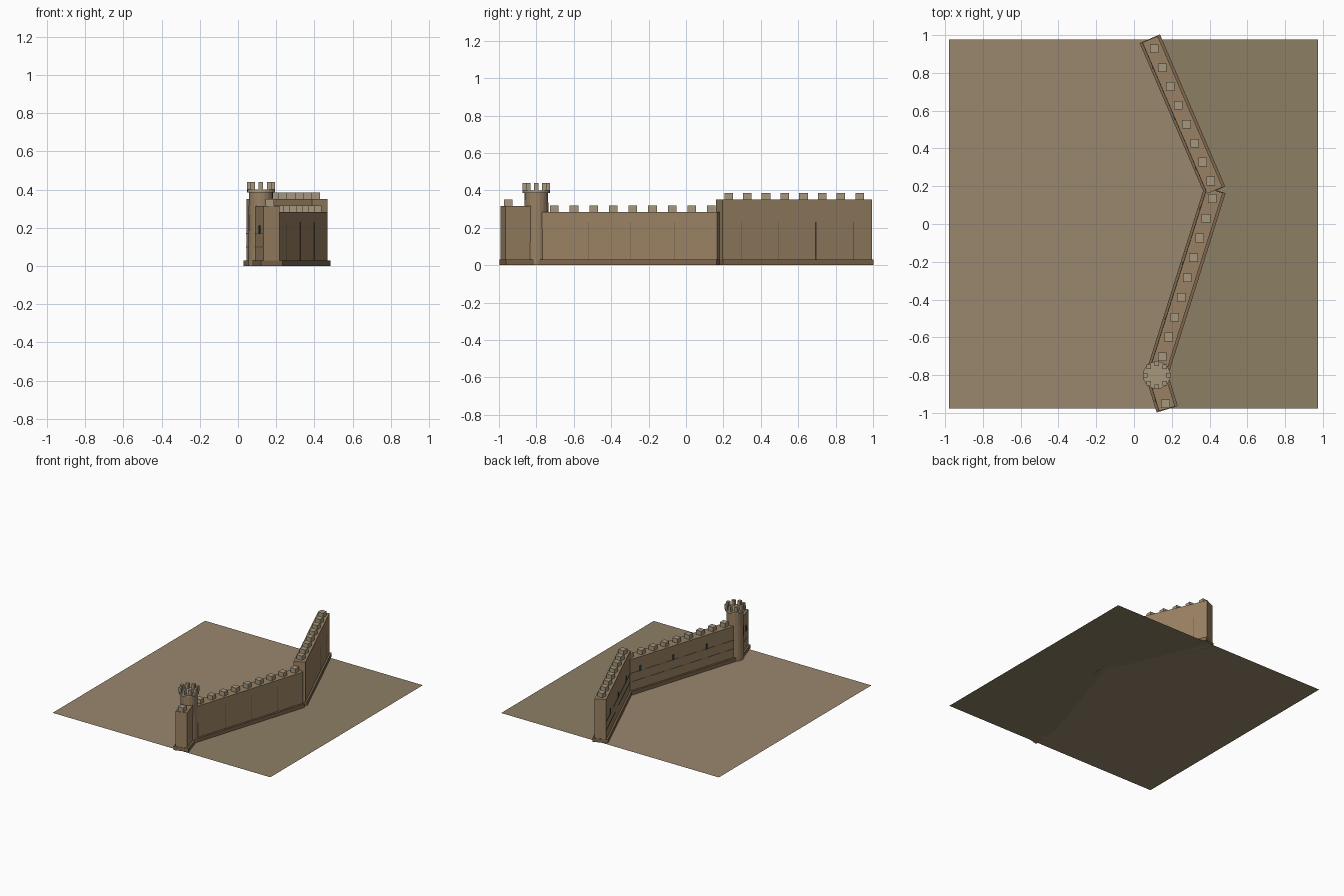
import bpy, bmesh, math
from mathutils import Vector, Matrix

if "Cube" in bpy.data.objects:
    bpy.data.objects.remove(bpy.data.objects["Cube"])


def mat(name, r, g, b):
    m = bpy.data.materials.new(name)
    m.diffuse_color = (r, g, b, 1)
    m.use_nodes = True
    m.node_tree.nodes["Principled BSDF"].inputs["Base Color"].default_value = m.diffuse_color
    return m


STONE = mat("stone", .32, .22, .125)
LIGHT = mat("light_stone", .38, .31, .205)
PLINTH = mat("plinth_stone", .21, .135, .075)
DARK = mat("seam", .16, .11, .065)
SLIT = mat("slit", .03, .07, .07)
SAND = mat("outer_ground", .32, .245, .155)
EARTH = mat("inner_ground", .265, .215, .13)


def finish(name, bm, material):
    me = bpy.data.meshes.new(name)
    bm.to_mesh(me)
    bm.free()
    me.materials.append(material)
    ob = bpy.data.objects.new(name, me)
    bpy.context.collection.objects.link(ob)
    return ob


def boxes(name, items, material, frame=Matrix()):
    """Boxes given as (centre, size), placed in a local frame."""
    bm = bmesh.new()
    for c, s in items:
        bmesh.ops.create_cube(bm, size=1, matrix=frame @ Matrix.Translation(c) @ Matrix.Diagonal((*s, 1)))
    return finish(name, bm, material)


# Ground, split along the wall line
PATH = [(.085, .978), (.428, .178), (.12, -.8), (.175, -.978)]
for name, x, m in (("outer_ground", -.98, SAND), ("inner_ground", .975, EARTH)):
    bm = bmesh.new()
    pts = [(x, -.978), (x, .978)] + PATH
    f = bm.faces.new([bm.verts.new((px, py, 0)) for px, py in pts])
    f.normal_update()
    if f.normal.z < 0:
        f.normal_flip()
    bmesh.ops.triangulate(bm, faces=[f])
    finish(name, bm, m)


def wall(name, a, b, h, merlons, slits, seams):
    a, b = Vector((*a, 0)), Vector((*b, 0))
    d = b - a
    n = d.length
    # local x runs along the wall, local +y is the inner (+x) side
    fr = Matrix.Translation(a) @ Matrix.Rotation(math.atan2(d.y, d.x), 4, 'Z')
    boxes(name + "_body", [((n / 2, 0, h / 2), (n, .088, h))], STONE, fr)
    boxes(name + "_plinth", [((n / 2, 0, .015), (n + .006, .117, .03))], PLINTH, fr)
    # merlons stay square to the axes
    boxes(name + "_merlons", [(a + d * t + Vector((0, 0, h + .0175)), (.046, .046, .035))
                              for t in merlons], LIGHT)
    # courses and arrow slits on the outer face
    boxes(name + "_courses", [((n / 2, -.044, z), (n, .003, .004)) for z in (.1, .17)], DARK, fr)
    boxes(name + "_slits", [((n * t, -.045, .19), (.014, .008, .045)) for t in slits], SLIT, fr)
    # vertical seams on the inner face
    if seams:
        boxes(name + "_seams", [((n * t, .044, .13), (.004, .003, .2)) for t in seams], DARK, fr)


def even(k, lo=0, hi=1):
    return [lo + (hi - lo) * (i + .5) / k for i in range(k)]


wall("north_wall", PATH[0], PATH[1], .35, even(8), even(3), even(4))
wall("middle_wall", PATH[1], PATH[2], .283, even(9, -.01, .955), [.11, .41, .71], [.23, .47, .7])
wall("south_wall", PATH[2], PATH[3], .315, [.85], [.68], [])

# Round tower: slightly tapered shaft with a cornice
TX, TY = .12, -.8
for name, r1, r2, z0, z1, m in (("tower_shaft", .067, .063, 0, .385, STONE),
                                ("tower_cornice", .073, .073, .385, .4, LIGHT)):
    bm = bmesh.new()
    bmesh.ops.create_cone(bm, cap_ends=True, segments=20, radius1=r1, radius2=r2, depth=z1 - z0,
                          matrix=Matrix.Translation((TX, TY, (z0 + z1) / 2)))
    finish(name, bm, m)

# Tower merlons in a ring
boxes("tower_merlons", [((TX + .061 * math.cos(i * math.pi / 4), TY + .061 * math.sin(i * math.pi / 4), .42),
                         (.024, .024, .04)) for i in range(8)], LIGHT)
